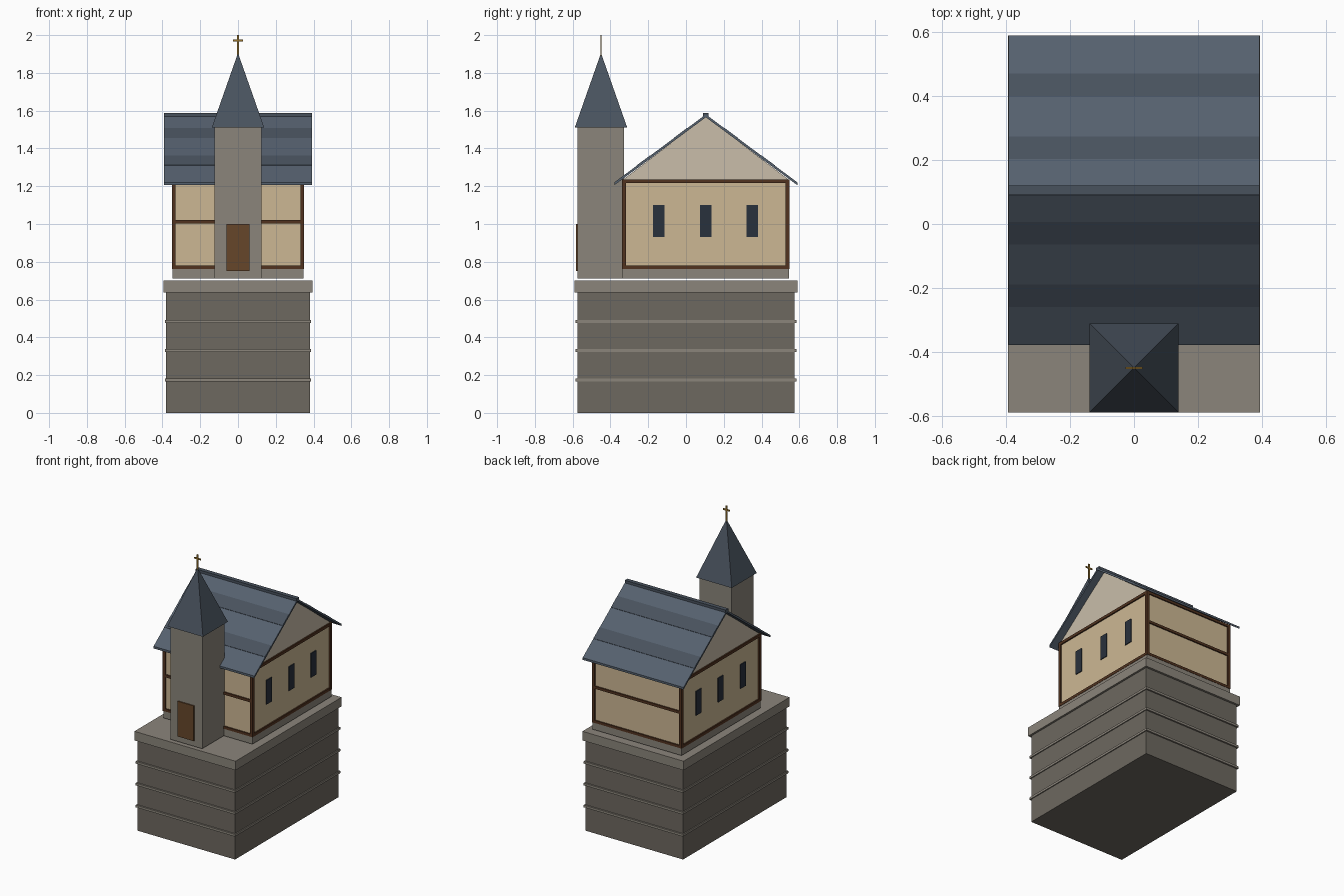
import bpy

if "Cube" in bpy.data.objects:
    bpy.data.objects.remove(bpy.data.objects["Cube"])

# ---- helpers ----
def material(name, r, g, b):
    m = bpy.data.materials.new(name)
    m.diffuse_color = [(c / 255) ** 2.2 for c in (r, g, b)] + [1]
    m.use_nodes = True
    m.node_tree.nodes["Principled BSDF"].inputs["Base Color"].default_value = m.diffuse_color
    return m

STONE = material("dark_stone", 109, 104, 96)
TRIM = material("light_stone", 138, 132, 122)
PLASTER = material("plaster", 203, 182, 146)
GABLE = material("pale_plaster", 200, 188, 168)
TIMBER = material("timber", 82, 54, 36)
DOOR = material("door_wood", 102, 72, 46)
GLASS = material("window_glass", 45, 52, 62)
SLATE = material("slate", 86, 97, 110)
SLATE_DARK = material("dark_slate", 74, 83, 94)
GOLD = material("gold", 150, 115, 50)

def mesh(name, verts, faces, mat):
    me = bpy.data.meshes.new(name)
    me.from_pydata(verts, [], faces)
    me.materials.append(mat)
    ob = bpy.data.objects.new(name, me)
    bpy.context.collection.objects.link(ob)
    return ob

def box(name, x0, x1, y0, y1, z0, z1, mat):
    v = [(x, y, z) for z in (z0, z1) for x, y in ((x0, y0), (x1, y0), (x1, y1), (x0, y1))]
    f = [(3, 2, 1, 0), (4, 5, 6, 7)] + [(i, (i + 1) % 4, (i + 1) % 4 + 4, i + 4) for i in range(4)]
    return mesh(name, v, f, mat)

def extrude_x(name, profile, half, mat):
    """Extrude a counter-clockwise (y, z) profile from -half to +half along x."""
    n = len(profile)
    v = [(x, y, z) for x in (-half, half) for y, z in profile]
    f = [tuple(reversed(range(n))), tuple(range(n, 2 * n))]
    f += [(i, (i + 1) % n, (i + 1) % n + n, i + n) for i in range(n)]
    return mesh(name, v, f, mat)

# ---- pedestal ----
box("pedestal", -.38, .38, -.575, .575, 0, .64, STONE)
for z in (.175, .33, .483):
    box("pedestal_course", -.387, .387, -.586, .586, z - .008, z + .008, TRIM)
box("pedestal_cap", -.394, .394, -.59, .59, .638, .702, TRIM)

# ---- hall ----
Y0, Y1, MID = -.328, .538, .105
box("hall_plinth", -.347, .347, -.335, .545, .712, .765, TRIM)
box("hall_walls", -.34, .34, Y0, Y1, .76, 1.235, PLASTER)
extrude_x("gable", [(Y0 - .005, 1.235), (Y1 + .005, 1.235), (MID, 1.568)], .34, GABLE)

# timber frame: corner posts, long rails at front and back, side rails
for sx in (-1, 1):
    xc = sx * .34
    for y in (Y0, Y1):
        box("corner_post", xc - .01, xc + .01, y - .01, y + .01, .762, 1.235, TIMBER)
    for z in (.771, 1.226):
        box("side_rail", xc - .009, xc + .009, Y0, Y1, z - .01, z + .01, TIMBER)
    for y in (-.145, .105, .35):
        box("window", xc - .006, xc + .006, y - .03, y + .03, .93, 1.10, GLASS)
for y in (Y0, Y1):
    for z in (.771, 1.012, 1.226):
        box("cross_rail", -.34, .34, y - .009, y + .009, z - .009, z + .009, TIMBER)

# ---- roof: two slabs with darker slate courses, and ridge cap ----
RIDGE, SLOPE = 1.58, .742

def roof_strip(name, side, d0, d1, low, high, mat):
    pts = [(d0, low), (d1, low), (d1, high), (d0, high)]
    prof = [(MID + side * d, RIDGE - SLOPE * d + h) for d, h in pts]
    extrude_x(name, prof if side > 0 else prof[::-1], .393, mat)

for side in (-1, 1):
    roof_strip("roof_slope", side, 0, .484, -.015, 0, SLATE)
    for d in (.098, .294):
        roof_strip("slate_course", side, d, d + .071, -.002, .002, SLATE_DARK)
box("ridge_cap", -.393, .393, MID - .015, MID + .015, 1.566, 1.587, SLATE_DARK)

# ---- tower, spire, door ----
TY = -.45
box("tower", -.124, .124, -.575, -.328, .712, 1.51, TRIM)
r = .139
mesh("spire", [(-r, TY - r, 1.51), (r, TY - r, 1.51), (r, TY + r, 1.51), (-r, TY + r, 1.51), (0, TY, 1.905)],
     [(3, 2, 1, 0), (0, 1, 4), (1, 2, 4), (2, 3, 4), (3, 0, 4)], SLATE_DARK)
box("door", -.062, .062, -.583, -.57, .752, 1.0, DOOR)

# ---- cross ----
box("cross_upright", -.005, .005, TY - .003, TY + .003, 1.89, 2.0, GOLD)
box("cross_arm", -.026, .026, TY - .003, TY + .003, 1.966, 1.976, GOLD)
